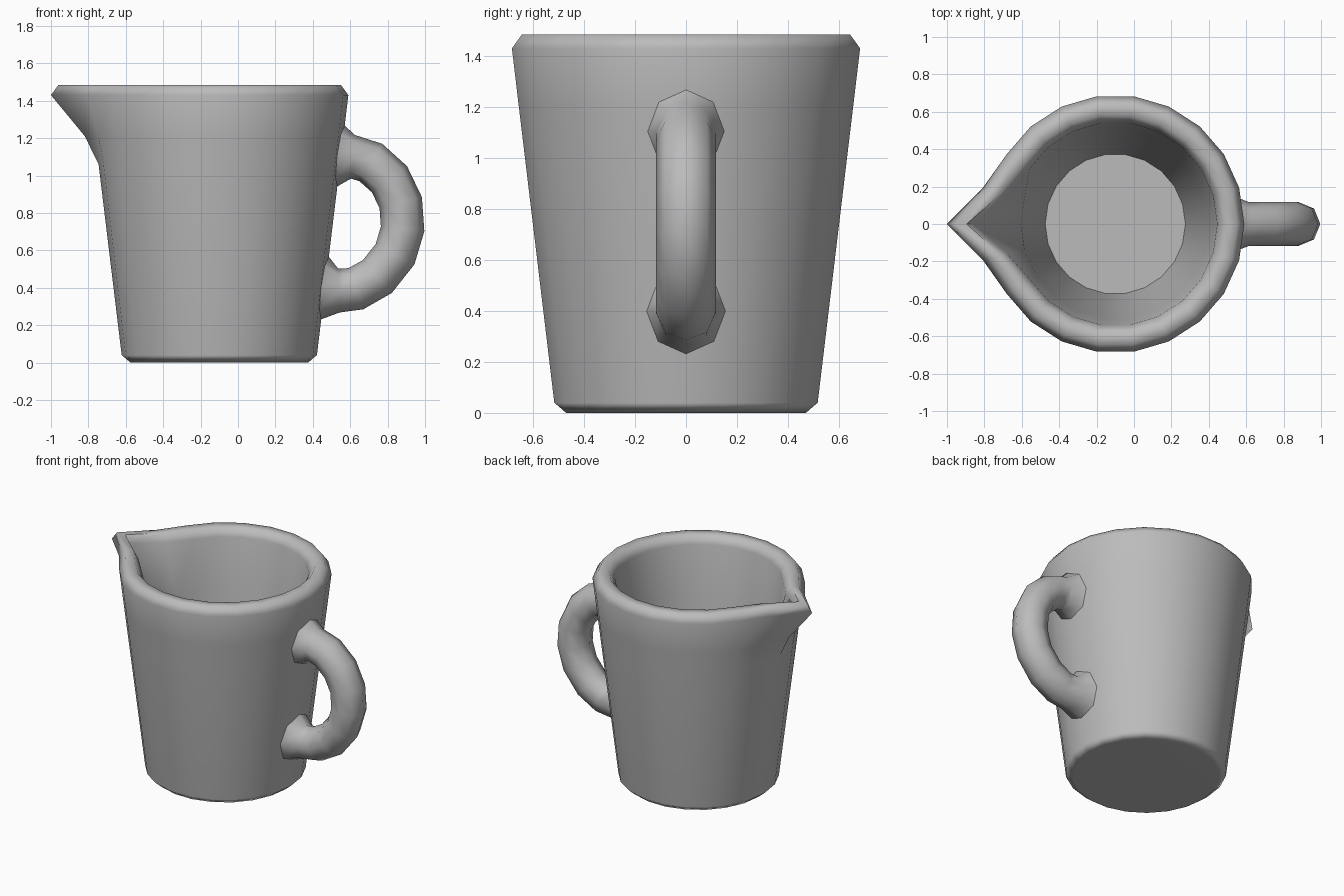
import bpy, bmesh, math
from mathutils import Vector

if "Cube" in bpy.data.objects:
    bpy.data.objects.remove(bpy.data.objects["Cube"], do_unlink=True)

SIDES, TIP, CENTRE_X = 22, 11, -0.1

grey = bpy.data.materials.new("plain grey")
grey.use_nodes = True
colour = (0.5, 0.5, 0.5, 1)
grey.diffuse_color = colour
grey.node_tree.nodes["Principled BSDF"].inputs["Base Color"].default_value = colour


def bridge(bm, rings):
    """Join consecutive rings with quads."""
    for a, b in zip(rings, rings[1:]):
        n = len(a)
        for i in range(n):
            j = (i + 1) % n
            bm.faces.new((a[i], a[j], b[j], b[i]))


def finish(bm, name, angle):
    bmesh.ops.recalc_face_normals(bm, faces=bm.faces)
    mesh = bpy.data.meshes.new(name)
    bm.to_mesh(mesh)
    bm.free()
    mesh.materials.append(grey)
    obj = bpy.data.objects.new(name, mesh)
    bpy.context.collection.objects.link(obj)
    bpy.ops.object.select_all(action='DESELECT')
    obj.select_set(True)
    bpy.context.view_layer.objects.active = obj
    bpy.ops.object.shade_smooth_by_angle(angle=math.radians(angle))
    normals = obj.modifiers.new("weighted normals", 'WEIGHTED_NORMAL')
    normals.keep_sharp = True
    return obj


def wall_radius(z):
    return 0.522 + 0.121 * (z - 0.04)


# Cup: radius, height, spout pull at the tip, pull beside the tip
profile = [
    (0.475, 0, 0, 0), (wall_radius(0.04), 0.04, 0, 0),
    (wall_radius(1.06), 1.06, 0, 0), (wall_radius(1.21), 1.21, 0.055, 0.01),
    (0.69, 1.43, 0.21, 0.045), (0.65, 1.485, 0.21, 0.045),
    (0.585, 1.485, 0.21, 0.05), (0.545, 1.43, 0.215, 0.06),
    (0.505, 1.08, 0, 0), (0.375, 0.1, 0, 0),
]
bm = bmesh.new()
rings = []
for r, z, tip, side in profile:
    ring = []
    for i in range(SIDES):
        a = math.tau * i / SIDES
        pull = tip if i == TIP else side if abs(i - TIP) == 1 else 0
        ring.append(bm.verts.new((CENTRE_X + r * math.cos(a) - pull, r * math.sin(a), z)))
    rings.append(ring)
bridge(bm, rings)
bm.faces.new(rings[0])
bm.faces.new(rings[-1])
finish(bm, "cup", 65)

# Handle: round tube along a curved path, flared where it meets the wall
path = [Vector((x, 0, z)) for x, z in [
    (0.615, 1.1), (0.71, 1.07), (0.81, 0.98), (0.87, 0.855), (0.88, 0.715),
    (0.84, 0.58), (0.745, 0.46), (0.63, 0.395), (0.54, 0.385)]]
bm = bmesh.new()
side_axis = Vector((0, 1, 0))
tube = []


def section(centre, up, radius, on_wall=False):
    ring = []
    for i in range(8):
        a = math.tau * i / 8
        p = centre + up * (radius * math.cos(a)) + side_axis * (0.92 * radius * math.sin(a) if on_wall
                                                                else radius * math.sin(a))
        if on_wall:
            p.x = CENTRE_X + wall_radius(p.z) - abs(p.y) * 0.144 - 0.004
        ring.append(bm.verts.new(p))
    return ring


tube.append(section(Vector((0, 0, 1.105)), Vector((0, 0, 1)), 0.165, True))
for k, p in enumerate(path):
    ahead = path[min(k + 1, len(path) - 1)] - path[max(k - 1, 0)]
    if k in (0, len(path) - 1):
        ahead.z *= 0.3
    tube.append(section(p, side_axis.cross(-ahead.normalized()), 0.117))
tube.append(section(Vector((0, 0, 0.4)), Vector((0, 0, -1)), 0.17, True))
bridge(bm, tube)
finish(bm, "handle", 75)
